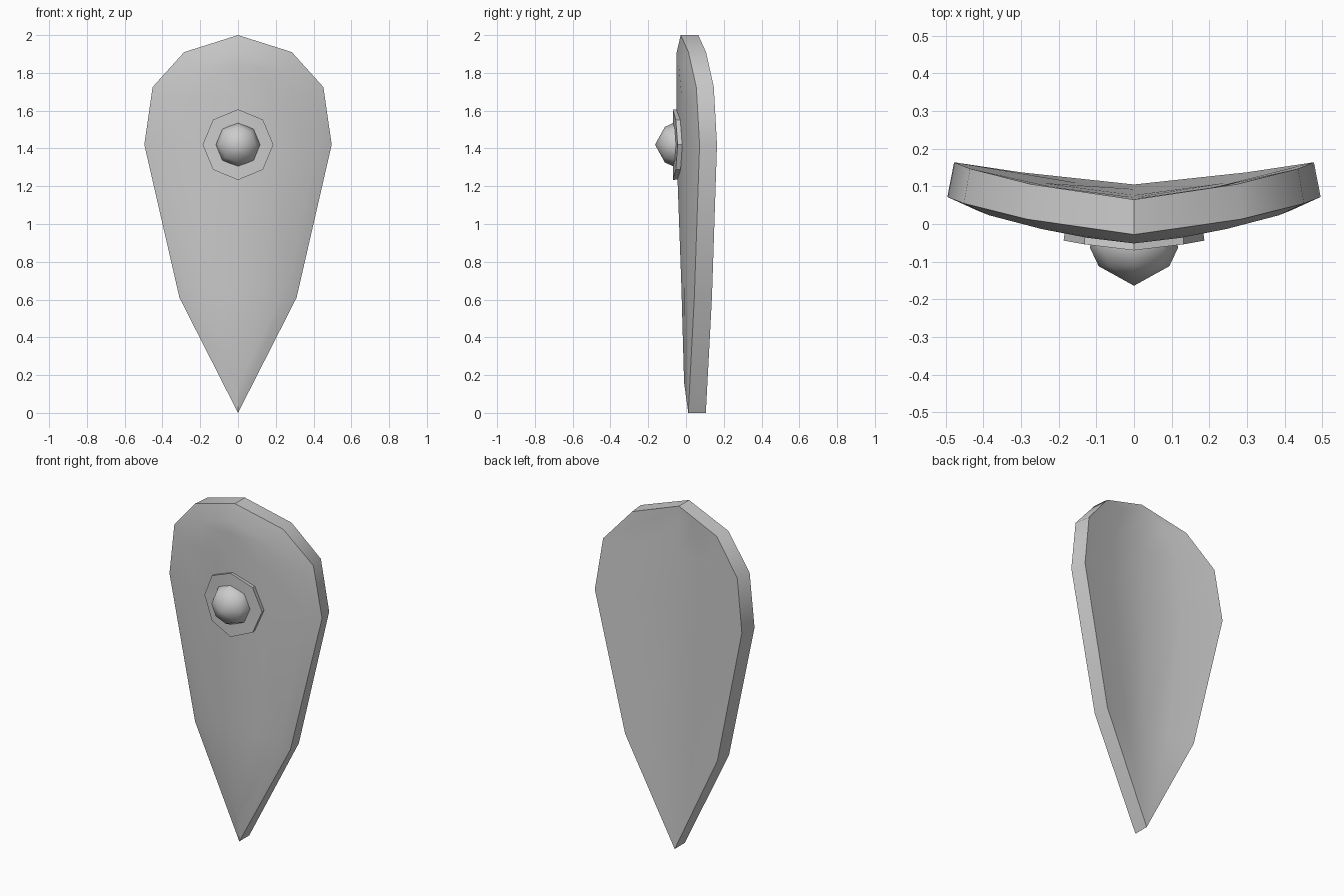
import bpy, bmesh, math

if "Cube" in bpy.data.objects:
    bpy.data.objects.remove(bpy.data.objects["Cube"])

# half outlines from top tip to bottom tip: (half width, z)
FRONT = [(0, 2.0), (0.285, 1.91), (0.452, 1.725), (0.496, 1.42), (0.31, 0.61), (0, 0)]
INSET = [(0, 1.9), (0.245, 1.825), (0.385, 1.665), (0.42, 1.41), (0.262, 0.66), (0, 0.16)]
BACK = [(0, 2.0), (0.275, 1.91), (0.436, 1.725), (0.478, 1.42), (0.30, 0.61), (0, 0)]
COLUMNS = (-1, -0.5, 0, 0.5, 1)


def bend(x, z):
    """Tilted sheet curved sideways around the bearer."""
    return 0.012 - 0.02 * z + 0.088 * (abs(x) / 0.48) ** 1.45


def front_y(x, z):
    return bend(x, z) - 0.004 * abs(x) / 0.5


def inset_y(x, z):
    belly = 0.017 * max(0, 1 - abs(x) / 0.4) * max(0, 1 - abs(z - 1.35) / 0.9)
    return bend(x, z) - 0.019 - belly


def back_y(x, z):
    return bend(x, z) + 0.093


def rim_loop(bm, outline, depth):
    pts = outline + [(-x, z) for x, z in outline[-2:0:-1]]
    return [bm.verts.new((x, depth(x, z), z)) for x, z in pts]


def bridge(bm, a, b):
    for i in range(len(a)):
        j = (i + 1) % len(a)
        bm.faces.new((a[i], a[j], b[j], b[i]))


def fill(bm, loop, outline, depth):
    """Fill an outline with horizontal rungs of curved panels."""
    rows = []
    for i in range(1, 5):
        w, z = outline[i]
        mid = [bm.verts.new((c * w, depth(c * w, z), z)) for c in COLUMNS[1:-1]]
        rows.append([loop[-i]] + mid + [loop[i]])
    for k in range(4):
        bm.faces.new((loop[0], rows[0][k], rows[0][k + 1]))
        bm.faces.new((loop[5], rows[3][k + 1], rows[3][k]))
        for a, b in zip(rows, rows[1:]):
            bm.faces.new((a[k], b[k], b[k + 1], a[k + 1]))


def finish(bm, name, angle):
    bmesh.ops.recalc_face_normals(bm, faces=bm.faces)
    mesh = bpy.data.meshes.new(name)
    bm.to_mesh(mesh)
    bm.free()
    ob = bpy.data.objects.new(name, mesh)
    bpy.context.collection.objects.link(ob)
    bpy.ops.object.select_all(action='DESELECT')
    ob.select_set(True)
    bpy.context.view_layer.objects.active = ob
    bpy.ops.object.shade_smooth_by_angle(angle=math.radians(angle))


def octagon(bm, r, depth):
    pts = [(r * math.sin(i * math.pi / 4), r * math.cos(i * math.pi / 4)) for i in range(8)]
    return [bm.verts.new((x, depth(x), 1.42 + z)) for x, z in pts]


def fan(bm, loop, y):
    tip = bm.verts.new((0, y, 1.42))
    for i in range(8):
        bm.faces.new((loop[i], loop[(i + 1) % 8], tip))


# shield body
bm = bmesh.new()
front = rim_loop(bm, FRONT, front_y)
inset = rim_loop(bm, INSET, inset_y)
back = rim_loop(bm, BACK, back_y)
bridge(bm, inset, front)
bridge(bm, front, back)
fill(bm, inset, INSET, inset_y)
fill(bm, back, BACK, back_y)
finish(bm, "shield_body", 35)

# mounting plate, bent to follow the body
bm = bmesh.new()
outer = octagon(bm, 0.187, lambda x: -0.07 + 0.026 * (abs(x) / 0.187) ** 1.4)
rear = octagon(bm, 0.184, lambda x: -0.043 + 0.024 * (abs(x) / 0.187) ** 1.4)
bridge(bm, outer, rear)
fan(bm, outer, -0.068)
fan(bm, rear, -0.043)
finish(bm, "boss_plate", 35)

# domed boss
bm = bmesh.new()
base = octagon(bm, 0.115, lambda x: -0.05)
wide = octagon(bm, 0.117, lambda x: -0.063)
dome = octagon(bm, 0.094, lambda x: -0.112)
bridge(bm, base, wide)
bridge(bm, wide, dome)
fan(bm, dome, -0.164)
fan(bm, base, -0.05)
finish(bm, "boss_dome", 60)
